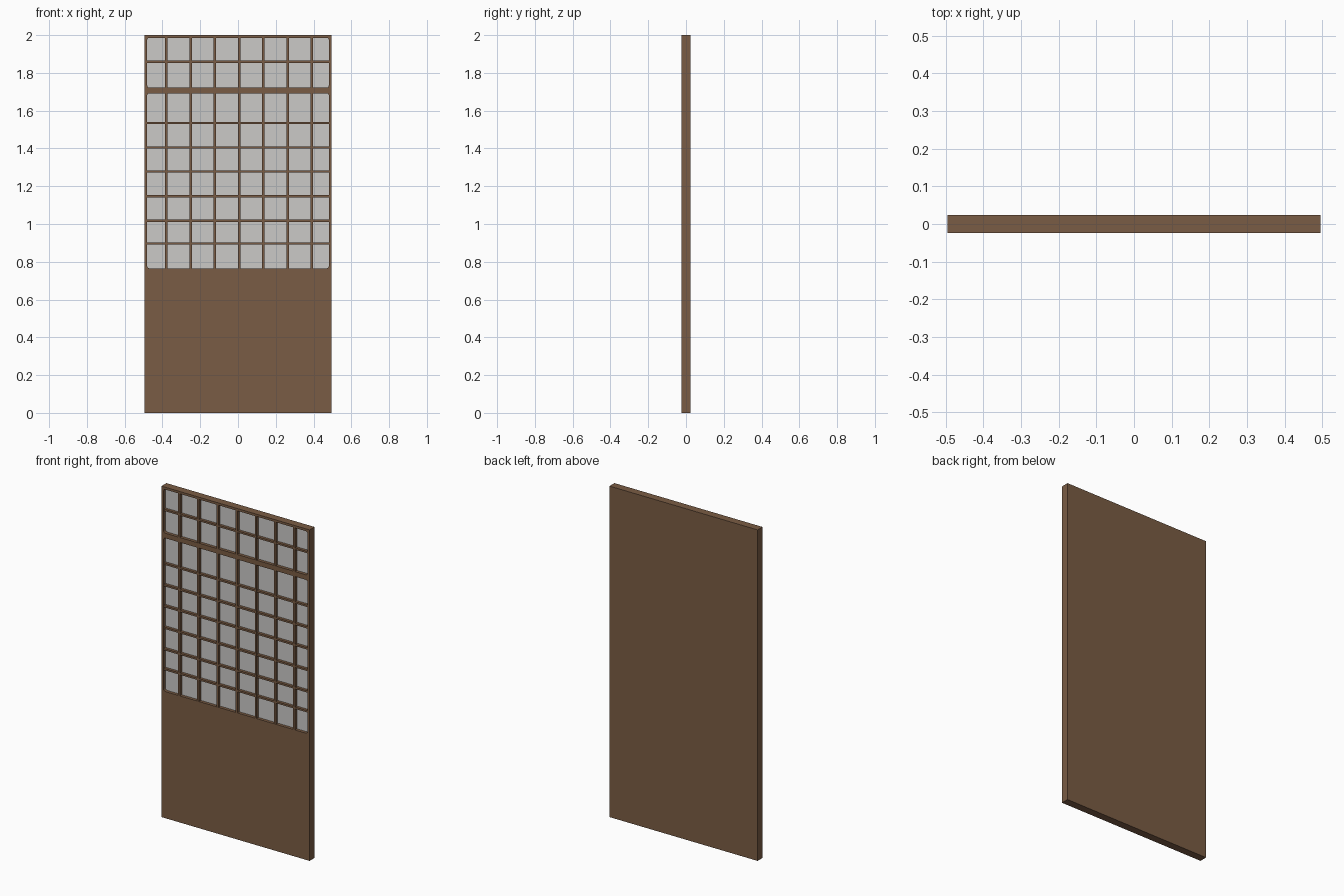
import bpy, bmesh, math

if "Cube" in bpy.data.objects:
    bpy.data.objects.remove(bpy.data.objects["Cube"])

W, D, H = 0.495, 0.0235, 2.0      # half width, half depth, height
FLOOR = -0.004                    # y of the recess floor


def material(name, rgb):
    m = bpy.data.materials.new(name)
    m.diffuse_color = (*rgb, 1)
    m.use_nodes = True
    m.node_tree.nodes["Principled BSDF"].inputs["Base Color"].default_value = m.diffuse_color
    return m


wood = material("brown wood", (0.195, 0.107, 0.058))
paper = material("pale paper", (0.6, 0.59, 0.575))


def prism(name, x0, x1, z0, z1, y0, y1, mat, r=0.0):
    """Rectangle in the x-z plane, optionally with rounded corners, extruded along y."""
    pts = []
    for cx, cz, a0 in ((x1 - r, z1 - r, 0), (x0 + r, z1 - r, 90),
                       (x0 + r, z0 + r, 180), (x1 - r, z0 + r, 270)):
        for a in ((0, 30, 60, 90) if r else (0,)):
            t = math.radians(a0 + a)
            pts.append((cx + r * math.cos(t), cz + r * math.sin(t)))
    bm = bmesh.new()
    face = bm.faces.new([bm.verts.new((x, y0, z)) for x, z in pts])
    ext = bmesh.ops.extrude_face_region(bm, geom=[face])
    for v in ext["geom"]:
        if isinstance(v, bmesh.types.BMVert):
            v.co.y = y1
    bmesh.ops.recalc_face_normals(bm, faces=bm.faces)
    me = bpy.data.meshes.new(name)
    bm.to_mesh(me)
    bm.free()
    me.materials.append(mat)
    ob = bpy.data.objects.new(name, me)
    bpy.context.collection.objects.link(ob)
    return ob


# Solid door slab with two shallow window recesses in the front
slab = prism("door_slab", -W, W, 0, H, -D, D, wood)
windows = {
    "upper": (1.722, 1.986, [1.859]),
    "lower": (0.765, 1.692, [0.897, 1.017, 1.147, 1.277, 1.404, 1.534]),
}
columns = [0.006 + 0.1283 * i for i in range(-3, 4)]
X = 0.481

for name, (z0, z1, rows) in windows.items():
    cutter = prism(name + "_cutter", -X, X, z0, z1, -D - 0.02, FLOOR, wood, r=0.012)
    cutter.hide_render = True
    cutter.hide_viewport = True
    cut = slab.modifiers.new(name + "_recess", "BOOLEAN")
    cut.operation = "DIFFERENCE"
    cut.solver = "EXACT"
    cut.object = cutter

    # Paper sheet on the recess floor
    prism(name + "_paper", -X, X, z0, z1, FLOOR - 0.001, FLOOR + 0.001, paper, r=0.012)

    # Lattice bars
    for i, x in enumerate(columns):
        prism(f"{name}_upright_bar_{i}", x - 0.0065, x + 0.0065,
              z0 - 0.002, z1 + 0.002, -D + 0.001, FLOOR, wood)
    for i, z in enumerate(rows):
        prism(f"{name}_cross_bar_{i}", -X - 0.002, X + 0.002,
              z - 0.0055, z + 0.0055, -D + 0.002, FLOOR, wood)
